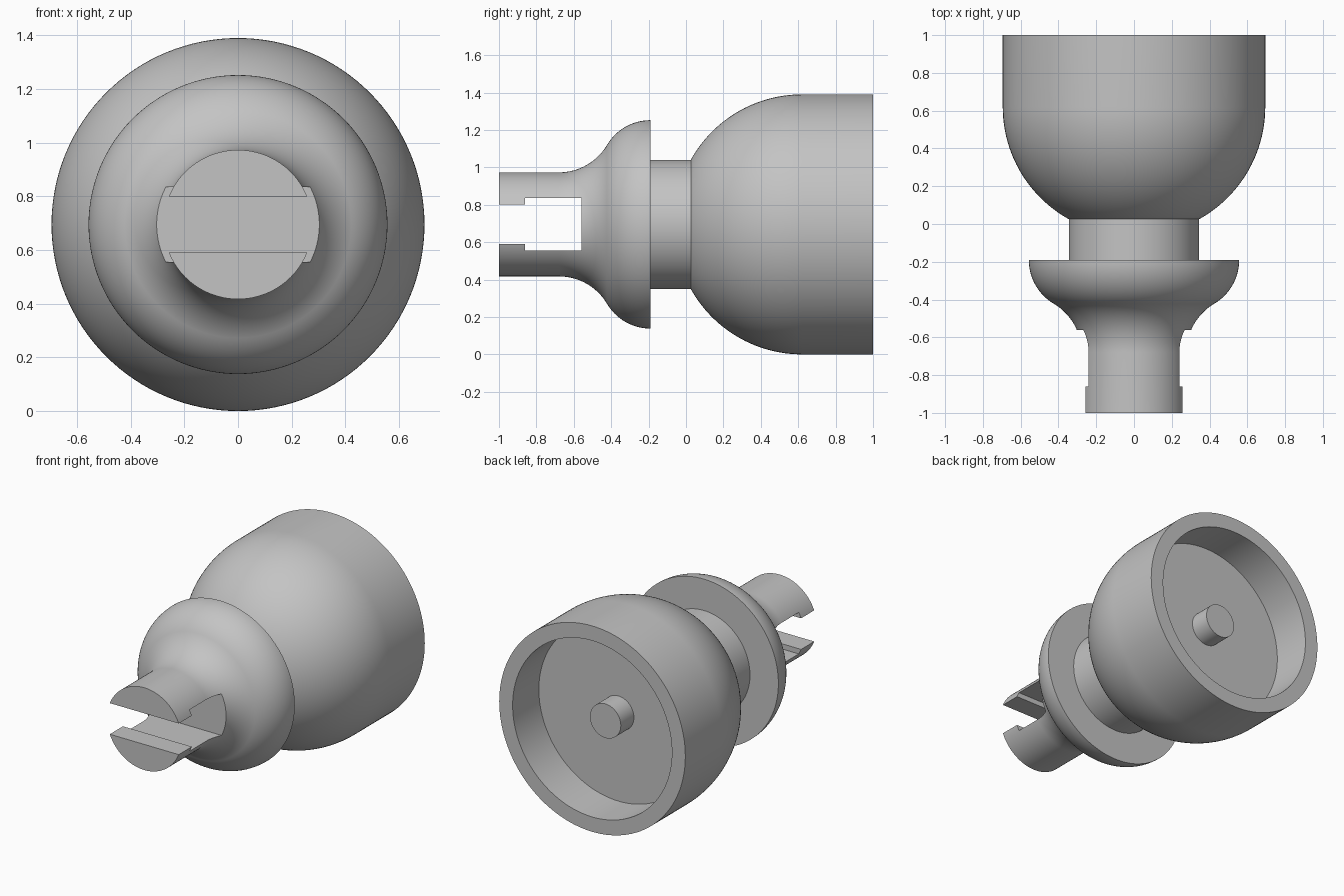
import bpy, bmesh, math
from mathutils import Vector

RADIUS = 0.695          # cup radius, also the axis height
SEGMENTS = 128

cube = bpy.data.objects.get("Cube")
if cube:
    bpy.data.objects.remove(cube, do_unlink=True)

grey = bpy.data.materials.new("plain grey")
grey.use_nodes = True
colour = (0.55, 0.55, 0.55, 1)
grey.diffuse_color = colour
grey.node_tree.nodes["Principled BSDF"].inputs["Base Color"].default_value = colour


def arc(y, r, size, start, end, steps=20):
    """Arc points (y, r) about a centre, angles in degrees."""
    angles = [math.radians(start + (end - start) * i / steps) for i in range(steps + 1)]
    return [(y + size * math.cos(a), r + size * math.sin(a)) for a in angles]


def add_object(name, bm):
    bmesh.ops.recalc_face_normals(bm, faces=bm.faces)
    mesh = bpy.data.meshes.new(name)
    bm.to_mesh(mesh)
    bm.free()
    mesh.materials.append(grey)
    obj = bpy.data.objects.new(name, mesh)
    bpy.context.collection.objects.link(obj)
    return obj


def lathe(name, profile):
    """Spin (y, r) points around the horizontal axis."""
    bm = bmesh.new()
    verts = [bm.verts.new((0, y, RADIUS + r)) for y, r in profile]
    edges = [bm.edges.new(pair) for pair in zip(verts, verts[1:])]
    bmesh.ops.spin(bm, geom=verts + edges, cent=(0, 0, RADIUS), axis=(0, 1, 0),
                   angle=math.tau, steps=SEGMENTS, use_merge=False)
    bmesh.ops.remove_doubles(bm, verts=bm.verts, dist=0.0001)
    return add_object(name, bm)


def smooth(obj):
    bpy.ops.object.select_all(action='DESELECT')
    obj.select_set(True)
    bpy.context.view_layer.objects.active = obj
    bpy.ops.object.shade_smooth_by_angle(angle=math.radians(30))


# Slotted stem flaring into the flange
stem = lathe("stem_and_flange",
             [(-1, 0), (-1, 0.278)]
             + arc(-0.68, 0.578, 0.30, -90, -32)
             + arc(-0.19, 0.287, 0.27, 150, 90)
             + [(-0.19, 0)])

# Neck, sunk into both neighbours
neck = lathe("neck", [(-0.25, 0), (-0.25, 0.345), (0.1, 0.345), (0.1, 0)])

# Domed cup with an open recess and a centre pin
cup = lathe("cup",
            [(0.025, 0)]
            + arc(0.62, 0.015, 0.68, 151, 90, 32)
            + [(1, RADIUS), (1, 0.595), (0.72, 0.595), (0.72, 0.115), (0.86, 0.115), (0.86, 0)])

# T-shaped slot through the stem
bm = bmesh.new()
half = [(-1.1, 0.105), (-0.86, 0.105), (-0.86, 0.14), (-0.56, 0.14)]
outline = half + [(y, -z) for y, z in reversed(half)]
face = bm.faces.new([bm.verts.new((-0.6, y, RADIUS + z)) for y, z in outline])
side = bmesh.ops.extrude_face_region(bm, geom=[face])
bmesh.ops.translate(bm, vec=Vector((1.2, 0, 0)),
                    verts=[g for g in side["geom"] if isinstance(g, bmesh.types.BMVert)])
cutter = add_object("slot_cutter", bm)
cutter.hide_render = True

slot = stem.modifiers.new("slot", 'BOOLEAN')
slot.operation = 'DIFFERENCE'
slot.solver = 'EXACT'
slot.object = cutter
bpy.context.view_layer.objects.active = stem
bpy.ops.object.modifier_apply(modifier=slot.name)
bpy.data.objects.remove(cutter, do_unlink=True)

for part in (stem, neck, cup):
    smooth(part)
